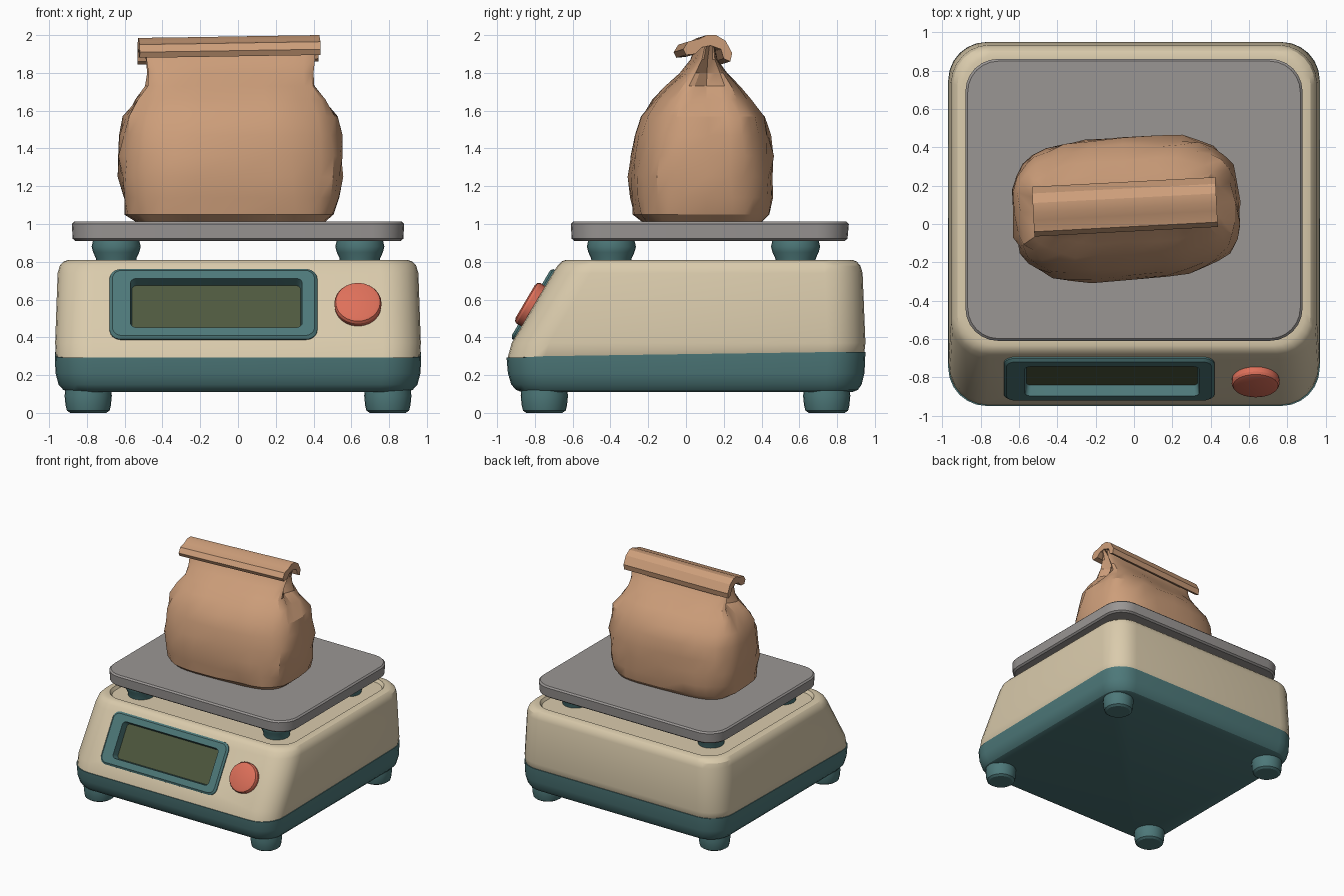
import bpy, bmesh, math, random
from mathutils import Matrix, Vector

if "Cube" in bpy.data.objects:
    bpy.data.objects.remove(bpy.data.objects["Cube"])

random.seed(4)


def material(name, r, g, b):
    m = bpy.data.materials.new(name)
    m.diffuse_color = [((c / 255 + 0.055) / 1.055) ** 2.4 for c in (r, g, b)] + [1]
    m.use_nodes = True
    m.node_tree.nodes["Principled BSDF"].inputs["Base Color"].default_value = m.diffuse_color
    return m


CREAM = material("cream", 218, 203, 172)
TEAL = material("teal", 77, 120, 121)
GREY = material("grey", 154, 150, 148)
PAPER = material("brown_paper", 205, 158, 122)
RED = material("coral_red", 222, 112, 90)
GREEN = material("display_green", 78, 88, 62)


def loft(name, loops, mat, matrix=Matrix(), ring=False):
    """Skin a stack of equal-length loops; cap the ends, or join last to first."""
    bm = bmesh.new()
    rows = [[bm.verts.new(matrix @ Vector(p)) for p in lp] for lp in loops]
    n = len(rows[0])
    pairs = list(zip(rows, rows[1:])) + ([(rows[-1], rows[0])] if ring else [])
    for a, b in pairs:
        for i in range(n):
            j = (i + 1) % n
            bm.faces.new((a[i], a[j], b[j], b[i]))
    if not ring:
        bm.faces.new(rows[0][::-1])
        bm.faces.new(rows[-1])
    bmesh.ops.recalc_face_normals(bm, faces=bm.faces)
    me = bpy.data.meshes.new(name)
    bm.to_mesh(me)
    bm.free()
    me.materials.append(mat)
    ob = bpy.data.objects.new(name, me)
    bpy.context.collection.objects.link(ob)
    return ob


def rrect(z, hx, y0, y1, r, cx=0, n=6):
    """Rounded rectangle loop, counter-clockwise."""
    pts = []
    for k, (x, y) in enumerate(((hx - r, y1 - r), (r - hx, y1 - r), (r - hx, y0 + r), (hx - r, y0 + r))):
        for i in range(n + 1):
            a = math.pi / 2 * (k + i / n)
            pts.append((cx + x + r * math.cos(a), y + r * math.sin(a), z))
    return pts


def disc(name, profile, mat, matrix, n=24):
    return loft(name, [[(r * math.cos(2 * math.pi * i / n), r * math.sin(2 * math.pi * i / n), z)
                        for i in range(n)] for z, r in profile], mat, matrix)


# Lower tray and upper housing meet at a seam that dips towards the front
seam = [(x, y, z - 0.03 * min(1, max(0, (-0.35 - y) / 0.55)))
        for x, y, z in rrect(0.322, 0.97, -0.95, 0.95, 0.2)]
loft("base_tray", [rrect(0.11, 0.89, -0.87, 0.88, 0.15), rrect(0.122, 0.925, -0.9, 0.91, 0.17),
                   rrect(0.15, 0.95, -0.925, 0.93, 0.19), rrect(0.21, 0.966, -0.943, 0.945, 0.2), seam], TEAL)
housing = loft("housing", [
    rrect(0.2, 0.9, -0.88, 0.88, 0.18),
    [(x * 0.994, y * 0.994, z) for x, y, z in seam],
    rrect(0.37, 0.968, -0.923, 0.95, 0.2), rrect(0.74, 0.955, -0.705, 0.935, 0.2),
    rrect(0.78, 0.943, -0.68, 0.923, 0.19), rrect(0.802, 0.922, -0.658, 0.903, 0.18),
    rrect(0.81, 0.895, -0.635, 0.88, 0.17), rrect(0.81, 0.87, -0.61, 0.855, 0.16),
    rrect(0.785, 0.855, -0.595, 0.84, 0.15)], CREAM)

# Sloped front: local z points out of the slope
TILT = Matrix.Rotation(math.radians(59.5), 4, 'X')


def on_slope(x, z):
    return Matrix.Translation((x, -0.87 + 0.59 * (z - 0.46), z)) @ TILT


front = on_slope(-0.13, 0.572)
cutter = loft("display_cutter", [rrect(z, 0.5, -0.18, 0.18, 0.03) for z in (-0.06, 0.1)], CREAM, front)
mod = housing.modifiers.new("display_cut", 'BOOLEAN')
mod.object, mod.operation, mod.solver = cutter, 'DIFFERENCE', 'EXACT'
bpy.context.view_layer.objects.active = housing
bpy.ops.object.modifier_apply(modifier=mod.name)
bpy.data.objects.remove(cutter)

# Display frame, screen and button
loft("display_frame", [rrect(-0.055, 0.55, -0.215, 0.215, 0.06), rrect(0.008, 0.55, -0.215, 0.215, 0.06),
                       rrect(0.02, 0.535, -0.2, 0.2, 0.05), rrect(0.02, 0.455, -0.15, 0.15, 0.03, 0.015),
                       rrect(-0.055, 0.445, -0.14, 0.14, 0.025, 0.015)], TEAL, front, ring=True)
loft("display_screen", [rrect(z, 0.47, -0.165, 0.165, 0.03, 0.015) for z in (-0.05, -0.04)], GREEN, front)
disc("button", [(-0.02, 0.122), (0.03, 0.125), (0.043, 0.118), (0.05, 0.1)], RED, on_slope(0.635, 0.565))

# Feet and platform supports
for side, sx in (("left", -1), ("right", 1)):
    for end, fy, py in (("front", -0.75, -0.395), ("back", 0.745, 0.58)):
        disc(f"foot_{end}_{side}", [(0, 0.095), (0.012, 0.113), (0.04, 0.12), (0.09, 0.125), (0.14, 0.12)],
             TEAL, Matrix.Translation((0.793 * sx, fy, 0)))
        disc(f"support_{end}_{side}", [(0.775, 0.1), (0.82, 0.108), (0.85, 0.122), (0.88, 0.13), (0.915, 0.122)],
             TEAL, Matrix.Translation((0.645 * sx, py, 0)))

# Weighing platform
loft("platform", [rrect(0.91, 0.86, -0.59, 0.84, 0.15), rrect(0.922, 0.875, -0.605, 0.855, 0.165),
                  rrect(1.0, 0.88, -0.61, 0.862, 0.17), rrect(1.012, 0.868, -0.598, 0.85, 0.16)], GREY)

# Paper bag: z, half width, front y, back y, squareness, gusset depth
BAG = Matrix.Translation((-0.04, 0.085, 0)) @ Matrix.Rotation(math.radians(3), 4, 'Z')
levels = [(1.012, 0.5, -0.31, 0.31, 4, 0), (1.05, 0.555, -0.355, 0.345, 3.6, 0),
          (1.14, 0.58, -0.375, 0.365, 3.2, 0.01), (1.25, 0.592, -0.385, 0.375, 3, 0.0),
          (1.36, 0.6, -0.375, 0.378, 2.9, 0.0), (1.47, 0.59, -0.35, 0.36, 2.9, 0),
          (1.57, 0.572, -0.315, 0.325, 2.9, 0.01), (1.66, 0.53, -0.255, 0.255, 2.9, 0.05),
          (1.73, 0.485, -0.185, 0.19, 3, 0.09), (1.8, 0.475, -0.11, 0.125, 3.2, 0.12),
          (1.87, 0.475, -0.05, 0.07, 3.5, 0.1), (1.95, 0.47, -0.02, 0.05, 4, 0.0)]
N = 32
loops = []
for z, hx, y0, y1, e, gusset in levels:
    lp = []
    for i in range(N):
        c, s = math.cos(2 * math.pi * i / N), math.sin(2 * math.pi * i / N)
        px = math.copysign(abs(c) ** (2 / e), c)
        py = math.copysign(abs(s) ** (2 / e), s)
        j = random.uniform(-0.014, 0.008) if 1.03 < z < 1.8 else 0
        x = px * (hx + j) - math.copysign(gusset * max(0, 1 - 1.6 * abs(py)), px) * (abs(px) > 0.8)
        y = (y0 + y1) / 2 + py * ((y1 - y0) / 2 + j)
        lp.append((x, y, z))
    loops.append(lp)
loft("paper_bag", loops, PAPER, BAG)

# Folded-over top of the bag: an arched strip
fold = [(-0.125, 1.91), (-0.1, 1.95), (-0.04, 1.965), (0.0, 1.985), (0.05, 1.985), (0.1, 1.955), (0.135, 1.89),
        (0.125, 1.845), (0.09, 1.86), (0.075, 1.91), (0.02, 1.93), (-0.025, 1.92), (-0.06, 1.885), (-0.11, 1.88)]
loft("bag_fold", [[(x, y, z + lift) for y, z in fold]
                  for x, lift in ((-0.487, 0), (-0.2, 0.004), (0.15, 0.01), (0.472, 0.015))], PAPER, BAG)

# Smooth shading with sharp edges
for ob in bpy.context.scene.objects:
    ob.select_set(True)
bpy.ops.object.shade_smooth_by_angle(angle=math.radians(28))
